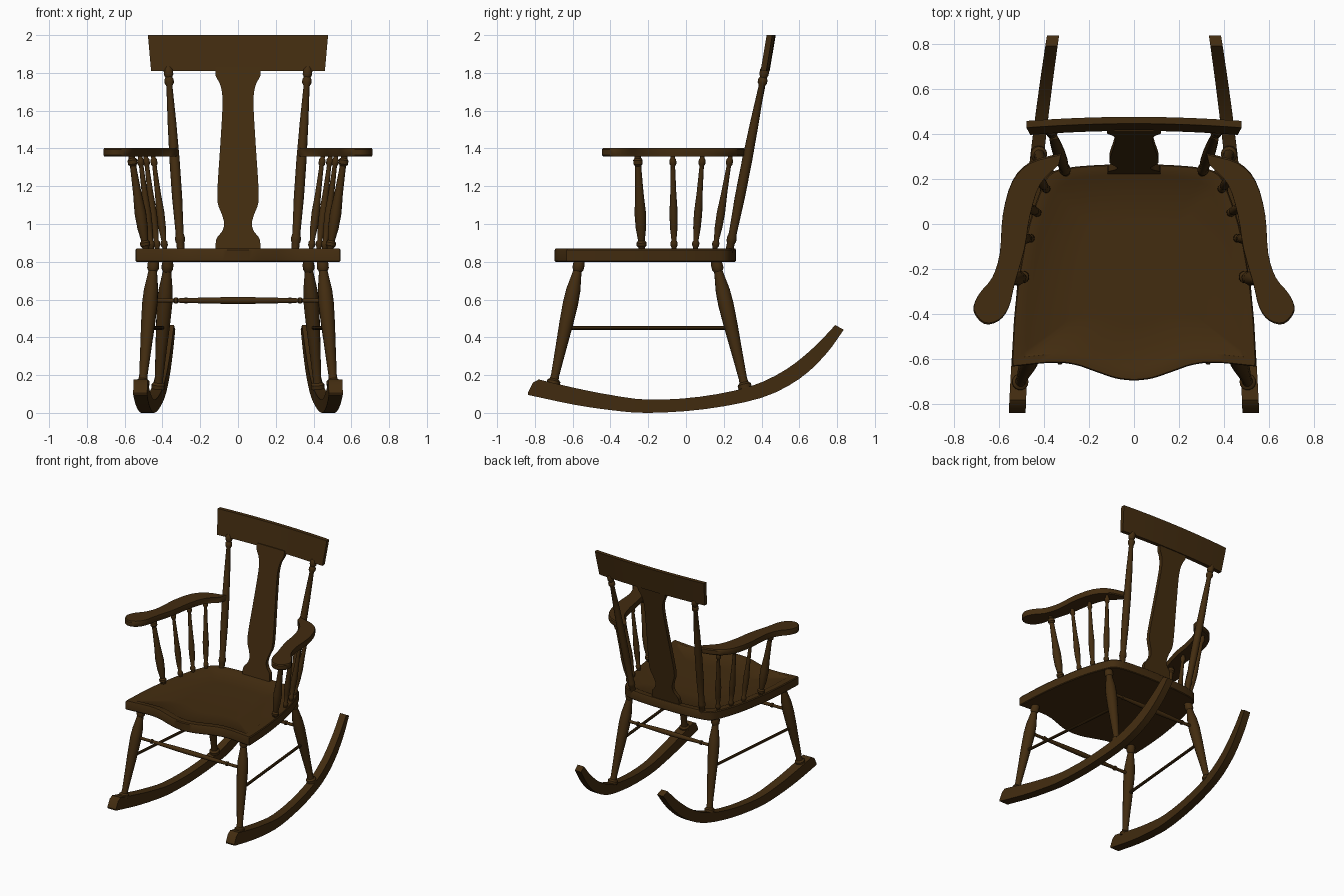
import bpy, bmesh, math
from mathutils import Vector

wood = bpy.data.materials.new("dark_wood")
wood.diffuse_color = (0.055, 0.025, 0.005, 1)


def loft(name, rings):
    """Skin a list of equal-length closed rings and cap both ends."""
    bm = bmesh.new()
    loops = [[bm.verts.new(p) for p in ring] for ring in rings]
    n = len(loops[0])
    for a, b in zip(loops, loops[1:]):
        for i in range(n):
            j = (i + 1) % n
            bm.faces.new((a[i], a[j], b[j], b[i]))
    bm.faces.new(loops[0])
    bm.faces.new(loops[-1])
    bmesh.ops.recalc_face_normals(bm, faces=bm.faces)
    mesh = bpy.data.meshes.new(name)
    bm.to_mesh(mesh)
    bm.free()
    mesh.materials.append(wood)
    obj = bpy.data.objects.new(name, mesh)
    bpy.context.collection.objects.link(obj)
    return obj


def spline(points, steps=4):
    """Smooth open curve through the points."""
    p = [Vector(q) for q in points]
    p = [2 * p[0] - p[1]] + p + [2 * p[-1] - p[-2]]
    out = []
    for a, b, c, d in zip(p, p[1:], p[2:], p[3:]):
        for k in range(steps):
            t = k / steps
            out.append(0.5 * (2 * b + (c - a) * t + (2 * a - 5 * b + 4 * c - d) * t * t
                              + (3 * b - a - 3 * c + d) * t ** 3))
    return out + [p[-2]]


def turned(name, start, end, profile, sides=14):
    """Lathe-turned rod; profile holds (fraction along rod, radius)."""
    a, b = Vector(start), Vector(end)
    rot = (b - a).to_track_quat('Z', 'Y')
    rings = []
    for t, r in profile:
        rings.append([a.lerp(b, t) + rot @ Vector((r * math.cos(u), r * math.sin(u), 0))
                      for u in (2 * math.pi * i / sides for i in range(sides))])
    return loft(name, rings)


# Seat: rounded-back outline with a bowed front and a shallow dished top
half = spline([(0, -0.695), (0.08, -0.685), (0.17, -0.655), (0.26, -0.625), (0.36, -0.615), (0.54, -0.632)])
half += spline([(0.542, -0.61), (0.53, -0.4), (0.505, -0.2), (0.465, 0.0), (0.41, 0.16),
                (0.37, 0.225), (0.29, 0.25), (0.15, 0.262), (0, 0.265)])
outline = half + [Vector((-p.x, p.y)) for p in reversed(half[1:-1])]


def seat_ring(scale, z):
    return [(p.x * scale, -0.2 + (p.y + 0.2) * scale, z) for p in outline]


loft("seat", [seat_ring(s, z) for s, z in
              ((0.99, 0.80), (1, 0.805), (1, 0.863), (0.99, 0.87), (0.9, 0.87), (0.87, 0.862), (0.5, 0.856))])

# Turning profiles
leg_profile = [(0, 0.025), (0.03, 0.025), (0.04, 0.036), (0.07, 0.036), (0.085, 0.024), (0.11, 0.022),
               (0.3, 0.029), (0.5, 0.037), (0.66, 0.041), (0.76, 0.038), (0.86, 0.027), (0.9, 0.023),
               (0.92, 0.031), (0.95, 0.031), (1, 0.025)]
post_profile = [(0, 0.02), (0.05, 0.021), (0.06, 0.026), (0.08, 0.026), (0.1, 0.021), (0.3, 0.027),
                (0.5, 0.027), (0.7, 0.023), (0.9, 0.016), (0.915, 0.025), (0.935, 0.025),
                (0.945, 0.018), (0.96, 0.025), (0.985, 0.025), (1, 0.018)]
spindle_profile = [(0, 0.012), (0.05, 0.013), (0.07, 0.019), (0.1, 0.019), (0.12, 0.013), (0.25, 0.02),
                   (0.4, 0.022), (0.6, 0.016), (0.85, 0.012), (0.88, 0.012), (0.9, 0.018),
                   (0.94, 0.018), (0.96, 0.012), (1, 0.012)]
stretcher_profile = [(0, 0.012), (0.13, 0.011), (0.135, 0.017), (0.15, 0.017), (0.155, 0.012),
                     (0.35, 0.017), (0.5, 0.019), (0.65, 0.017), (0.845, 0.012), (0.85, 0.017),
                     (0.865, 0.017), (0.87, 0.011), (1, 0.012)]

# Rocker edges (y, z) and arm plan (x, y)
rocker_low = spline([(-0.835, 0.095), (-0.6, 0.045), (-0.4, 0.015), (-0.2, 0), (0.1, 0.02),
                     (0.4, 0.08), (0.6, 0.18), (0.74, 0.31), (0.835, 0.44)], 3)
rocker_top = spline([(-0.78, 0.177), (-0.58, 0.13), (-0.4, 0.095), (-0.2, 0.07), (0.07, 0.085),
                     (0.34, 0.14), (0.53, 0.23), (0.68, 0.35), (0.79, 0.465)], 3)
arm_plan = spline([(0.32, 0.315), (0.46, 0.275), (0.54, 0.19), (0.582, 0.04), (0.595, -0.13),
                   (0.63, -0.24), (0.69, -0.315), (0.712, -0.385), (0.665, -0.443), (0.6, -0.43),
                   (0.555, -0.37), (0.53, -0.27), (0.485, -0.11), (0.46, 0.04), (0.415, 0.18),
                   (0.33, 0.27)], 3)


def rocker_x(y):
    return 0.46 - 0.09 * y - 0.037 * y * y + 0.01 * max(0, -y)


for s, side in ((-1, "left"), (1, "right")):
    # Rocker: nose is slightly rounded, narrower toward the back
    rings = []
    nose = [(Vector((-0.838, 0.105)), Vector((-0.81, 0.16)))]
    for lo, hi in nose + list(zip(rocker_low, rocker_top)):
        w = 0.037 - 0.006 * (lo.x + 0.83)
        rings.append([(s * (rocker_x(p.x) + d), p.x, p.y)
                      for p, d in ((lo, -w), (lo, w), (hi, w), (hi, -w))])
    loft(side + "_rocker", rings)

    # Legs and side stretcher
    turned(side + "_front_leg", (s * 0.508, -0.71, 0.12), (s * 0.445, -0.56, 0.82), leg_profile)
    turned(side + "_back_leg", (s * 0.425, 0.32, 0.10), (s * 0.37, 0.155, 0.82), leg_profile)
    turned(side + "_side_stretcher", (s * 0.478, -0.64, 0.45), (s * 0.398, 0.24, 0.45),
           [(0, 0.011), (1, 0.011)], 10)

    # Arm with a softened edge
    mid = Vector((0.55, -0.1))
    loft(side + "_arm", [[(s * q.x, q.y, z) for q in (mid + (p - mid) * k for p in arm_plan)]
                         for k, z in ((0.98, 1.358), (1, 1.365), (1, 1.395), (0.98, 1.402))])

    # Arm supports: a stout front one and three slim ones
    for i, (xb, yb, xt, yt, fat) in enumerate(((0.485, -0.233, 0.565, -0.256, 1.4),
                                               (0.455, -0.063, 0.52, -0.07, 1),
                                               (0.425, 0.048, 0.49, 0.088, 1),
                                               (0.385, 0.15, 0.45, 0.237, 1))):
        turned(f"{side}_arm_spindle_{i + 1}", (s * xb, yb, 0.85), (s * xt, yt, 1.37),
               [(t, r * fat) for t, r in spindle_profile])

    # Back post
    turned(side + "_back_post", (s * 0.302, 0.228, 0.85), (s * 0.37, 0.42, 1.83), post_profile)

# Cross stretchers between the front legs and the back legs
turned("front_stretcher", (-0.46, -0.605, 0.595), (0.46, -0.605, 0.595), stretcher_profile)
turned("back_stretcher", (-0.385, 0.205, 0.595), (0.385, 0.205, 0.595), stretcher_profile)

# Shaped back splat, leaning back
splat = spline([(0.118, 0.85), (0.115, 0.92), (0.085, 0.96), (0.073, 1.0), (0.085, 1.05),
                (0.107, 1.11), (0.108, 1.2), (0.095, 1.4), (0.083, 1.6), (0.083, 1.68),
                (0.095, 1.74), (0.118, 1.785), (0.12, 1.83)], 3)
rings = []
for w, z in splat:
    y = 0.237 + (z - 0.87) * 0.195
    rings.append([(-w, y - 0.015, z), (w, y - 0.015, z), (w, y + 0.015, z), (-w, y + 0.015, z)])
loft("back_splat", rings)

# Crest rail, bowed backward in the middle
rings = []
for i in range(17):
    u = -1 + i / 8
    bow = 0.018 * (1 - u * u)
    rings.append([(u * w, y + bow, z) for w, y, z in
                  ((0.46, 0.395, 1.81), (0.46, 0.425, 1.81), (0.477, 0.457, 2.0), (0.477, 0.427, 2.0))])
loft("crest_rail", rings)

# Smooth shading with crisp edges
bpy.ops.object.select_all(action='SELECT')
bpy.context.view_layer.objects.active = bpy.data.objects["seat"]
bpy.ops.object.shade_smooth_by_angle(angle=math.radians(35))
